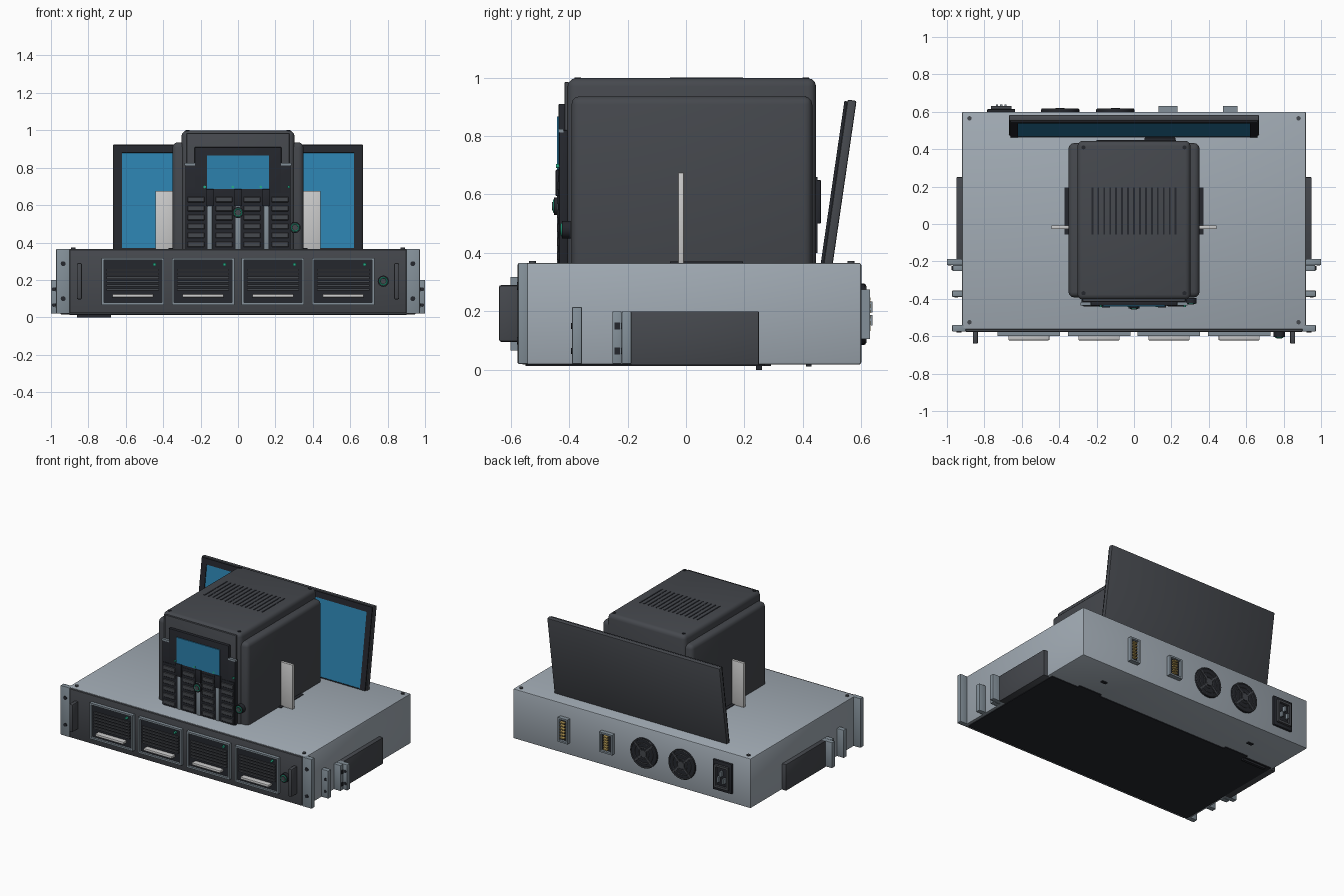
import bpy, bmesh, math
from mathutils import Matrix, Vector

if "Cube" in bpy.data.objects:
    bpy.data.objects.remove(bpy.data.objects["Cube"])


def mat(name, r, g, b):
    m = bpy.data.materials.new(name)
    m.diffuse_color = (r, g, b, 1)
    m.use_nodes = True
    m.node_tree.nodes["Principled BSDF"].inputs["Base Color"].default_value = m.diffuse_color
    return m


STEEL = mat("steel", .36, .41, .46)
EAR = mat("ear_steel", .23, .28, .32)
DARK = mat("dark_grey", .06, .065, .075)
BLACK = mat("black", .018, .02, .026)
LIGHT = mat("light_grey", .55, .57, .58)
BLUE = mat("screen_blue", .025, .22, .42)
GREEN = mat("led_green", .02, .42, .25)
GOLD = mat("contact_gold", .6, .42, .12)


def finish(name, bm, m, xf=None):
    if xf:
        bm.transform(xf)
    bmesh.ops.recalc_face_normals(bm, faces=bm.faces[:])
    me = bpy.data.meshes.new(name)
    bm.to_mesh(me)
    bm.free()
    me.materials.append(m)
    ob = bpy.data.objects.new(name, me)
    bpy.context.collection.objects.link(ob)
    return ob


def box(name, x, y, z, m, bevel=0, seg=2, xf=None):
    """Box from (min, max) pairs, optionally bevelled and transformed."""
    bm = bmesh.new()
    c = Vector([(a + b) / 2 for a, b in (x, y, z)])
    s = [b - a for a, b in (x, y, z)]
    bmesh.ops.create_cube(bm, size=1, matrix=Matrix.Translation(c) @ Matrix.Diagonal((*s, 1)))
    if bevel:
        bmesh.ops.bevel(bm, geom=bm.edges[:], offset=bevel, segments=seg, profile=.5, affect='EDGES')
    return finish(name, bm, m, xf)


def disc(name, p, r, depth, m, axis='Y', seg=24):
    """Cylinder centred on p."""
    bm = bmesh.new()
    rot = {'X': Matrix.Rotation(math.pi / 2, 4, 'Y'), 'Y': Matrix.Rotation(math.pi / 2, 4, 'X'),
           'Z': Matrix.Identity(4)}[axis]
    bmesh.ops.create_cone(bm, cap_ends=True, segments=seg, radius1=r, radius2=r, depth=depth,
                          matrix=Matrix.Translation(p) @ rot)
    return finish(name, bm, m)


def ring(name, p, r, t, m):
    """Torus facing along y."""
    bpy.ops.mesh.primitive_torus_add(location=p, rotation=(math.pi / 2, 0, 0), major_radius=r,
                                     minor_radius=t, major_segments=28, minor_segments=8)
    ob = bpy.context.object
    ob.name = name
    ob.data.materials.append(m)


def button(name, x, y, z, r):
    disc(name, (x, y, z), r, .03, BLACK)
    ring(name + "_ring", (x, y - .015, z), r * .65, r * .12, GREEN)
    disc(name + "_cap", (x, y - .015, z), r * .5, .012, DARK)


def frame(name, x, y, z, w, m, xf=None):
    """Rectangular rim of bar width w."""
    for i, (fx, fz) in enumerate([((x[0], x[0] + w), z), ((x[1] - w, x[1]), z),
                                  ((x[0] + w, x[1] - w), (z[0], z[0] + w)),
                                  ((x[0] + w, x[1] - w), (z[1] - w, z[1]))]):
        box(f"{name}_{i}", fx, y, fz, m, xf=xf)


# rack chassis, front panel and bottom
box("chassis", (-.92, .92), (-.565, .6), (.018, .366), STEEL, .008)
box("front_panel", (-.9, .9), (-.577, -.56), (.022, .362), DARK, .004)
box("lower_chassis", (-.95, .95), (-.19, .25), (.016, .2), DARK, .004)
box("bottom_plate", (-.9, .9), (-.55, .27), (.013, .03), BLACK)
box("bottom_tab", (-.86, -.68), (.24, .26), (.0, .02), BLACK)
for x in (-.6, .6):
    box("bottom_strip", (x - .09, x + .09), (.26, .29), (.013, .03), BLACK)
    box("bottom_foot", (x - .02, x + .02), (.41, .43), (.012, .03), BLACK)

# mounting ears, pull handles and lid screws on both sides
for s in (-1, 1):
    def sx(a, b):
        return tuple(sorted((s * a, s * b)))
    box("rack_ear", sx(.9, .972), (-.575, -.54), (.02, .366), EAR, .004)
    box("middle_ear", sx(.91, .972), (-.39, -.356), (.02, .215), EAR, .004)
    box("lower_ear_flange", sx(.91, .97), (-.252, -.22), (.02, .2), EAR, .004)
    box("lower_ear", sx(.91, 1.0), (-.22, -.187), (.02, .2), EAR, .004)
    for z in (.1, .287):
        disc("ear_hole", (s * .935, -.575, z), .013, .008, BLACK, seg=12)
    for z in (.065, .15):
        disc("middle_ear_hole", (s * .95, -.39, z), .01, .006, BLACK, seg=12)
        disc("lower_ear_hole", (s * .985, -.22, z), .01, .006, BLACK, seg=12)
        box("lower_ear_bolt", sx(.965, .975), (-.245, -.225), (z - .012, z + .012), BLACK)
    box("pull_handle", sx(.834, .862), (-.64, -.57), (.096, .29), DARK, .008)
    for y in (-.525, .565):
        disc("lid_screw", (s * .88, y, .368), .012, .01, DARK, 'Z', 12)

# front drive bays
for x in (-.562, -.187, .187, .562):
    box("bay_body", (x - .16, x + .16), (-.586, -.57), (.075, .31), BLACK)
    frame("bay_rim", (x - .167, x + .167), (-.6, -.57), (.067, .318), .012, EAR)
    for i in range(6):
        z = .143 + i * .021
        box("bay_louver", (x - .14, x + .14), (-.596, -.58), (z, z + .011), DARK)
    box("bay_pull", (x - .11, x + .11), (-.622, -.58), (.106, .124), LIGHT, .005)
    disc("bay_led", (x + .115, -.59, .283), .009, .016, GREEN, seg=12)
button("rack_power_button", .777, -.59, .193, .03)

# rear fans
for x in (-.395, -.1):
    disc("rear_fan", (x, .605, .19), .103, .016, BLACK, seg=32)
    for r in (.04, .07, .097):
        ring("fan_guard", (x, .613, .19), r, .004, DARK)
    for k in range(4):
        xf = Matrix.Translation((x, .612, .19)) @ Matrix.Rotation(math.pi / 4 + k * math.pi / 2, 4, 'Y')
        box("fan_spoke", (-.005, .005), (-.006, .006), (.0, .098), DARK, xf=xf)
    disc("fan_hub", (x, .612, .19), .024, .014, DARK)

# rear power inlet, network port and long port
box("power_plate", (-.785, -.635), (.595, .615), (.085, .295), BLACK, .006)
frame("power_rim", (-.765, -.655), (.61, .63), (.11, .27), .015, DARK)
for x, z in ((-.71, .215), (-.733, .17), (-.687, .17)):
    box("power_pin", (x - .006, x + .006), (.61, .638), (z - .018, z + .018), EAR)
for name, x, w, h in (("network_port", .182, .05, .07), ("long_port", .515, .038, .085)):
    frame(name + "_rim", (x - w, x + w), (.595, .63), (.19 - h, .19 + h), .012, EAR)
    box(name + "_core", (x - w + .01, x + w - .01), (.595, .612), (.2 - h, .18 + h), BLACK)
    for i in range(6):
        z = .19 + (i - 2.5) * h * .25
        box(name + "_contact", (x - .012, x + .02), (.605, .632), (z - .004, z + .004), GOLD)

# tower shells
box("tower_wide_shell", (-.35, .35), (-.392, .432), (.3, .936), DARK, .028, 3)
box("tower_core", (-.302, .302), (-.405, .445), (.3, .998), DARK, .028, 3)
for i in range(15):
    x = (i - 7) * .0318
    box("top_vent", (x - .005, x + .005), (-.055, .195), (.99, 1.0), BLACK)
for x in (-.27, .27):
    for y in (-.37, .41):
        disc("tower_screw", (x, y, .998), .011, .006, BLACK, 'Z', 12)
    s = math.copysign(1, x)
    box("side_base_vent", tuple(sorted((s * .35, s * .372))), (-.055, .195), (.36, .37), BLACK)
    box("tower_side_plate", tuple(sorted((s * .34, s * .442))), (-.027, -.007), (.34, .675), LIGHT, .003)
    box("bezel_bracket", tuple(sorted((s * .23, s * .285))), (-.437, -.42), (.812, .824), EAR)

# tower bezel, display and drive trays
box("tower_face_plate", (-.275, .275), (-.416, -.4), (.34, .985), DARK, .004)
box("tower_bezel", (-.232, .232), (-.436, -.41), (.34, .91), BLACK, .004)
box("tower_bezel_base", (-.282, .282), (-.434, -.405), (.34, .82), BLACK, .004)
box("tower_display", (-.166, .166), (-.442, -.43), (.685, .866), BLUE)
for x in (-.225, -.075, .075, .225):
    box("tower_tray", (x - .05, x + .05), (-.438, -.42), (.34, .665), BLACK)
    for i in range(6):
        z = .375 + i * .048
        box("tray_louver", (x - .045, x + .045), (-.442, -.43), (z, z + .03), DARK, .003, 1)
    disc("tray_led", (x + .047, -.437, .697), .007, .014, GREEN, seg=12)
for x in (-.15, 0, .15):
    box("tray_latch", (x - .022, x + .022), (-.446, -.42), (.595, .685), BLACK, .003)
    box("tray_pillar", (x - .013, x + .013), (-.441, -.42), (.34, .595), EAR, .003)
button("tower_front_button", 0, -.437, .56, .03)
button("tower_side_button", .305, -.41, .48, .03)

# tower rear port block
box("tower_rear_plate", (-.2, .225), (.44, .45), (.4, .66), BLACK)
box("tower_rear_socket", (.055, .222), (.44, .462), (.5, .65), BLACK, .005)

# tilted monitor behind the tower
T = Matrix.Translation((0, .522, .63)) @ Matrix.Rotation(-math.radians(8.3), 4, 'X')
box("monitor_shell", (-.668, .668), (-.012, .019), (-.31, .296), DARK, .006, xf=T)
frame("monitor_bezel", (-.66, .66), (-.022, 0), (-.305, .29), .04, BLACK, xf=T)
box("monitor_screen", (-.622, .622), (-.017, 0), (-.266, .252), BLUE, xf=T)

# keep edges crisp, curves smooth
bpy.ops.object.select_all(action='SELECT')
bpy.context.view_layer.objects.active = bpy.data.objects["chassis"]
bpy.ops.object.shade_smooth_by_angle(angle=math.radians(35))
